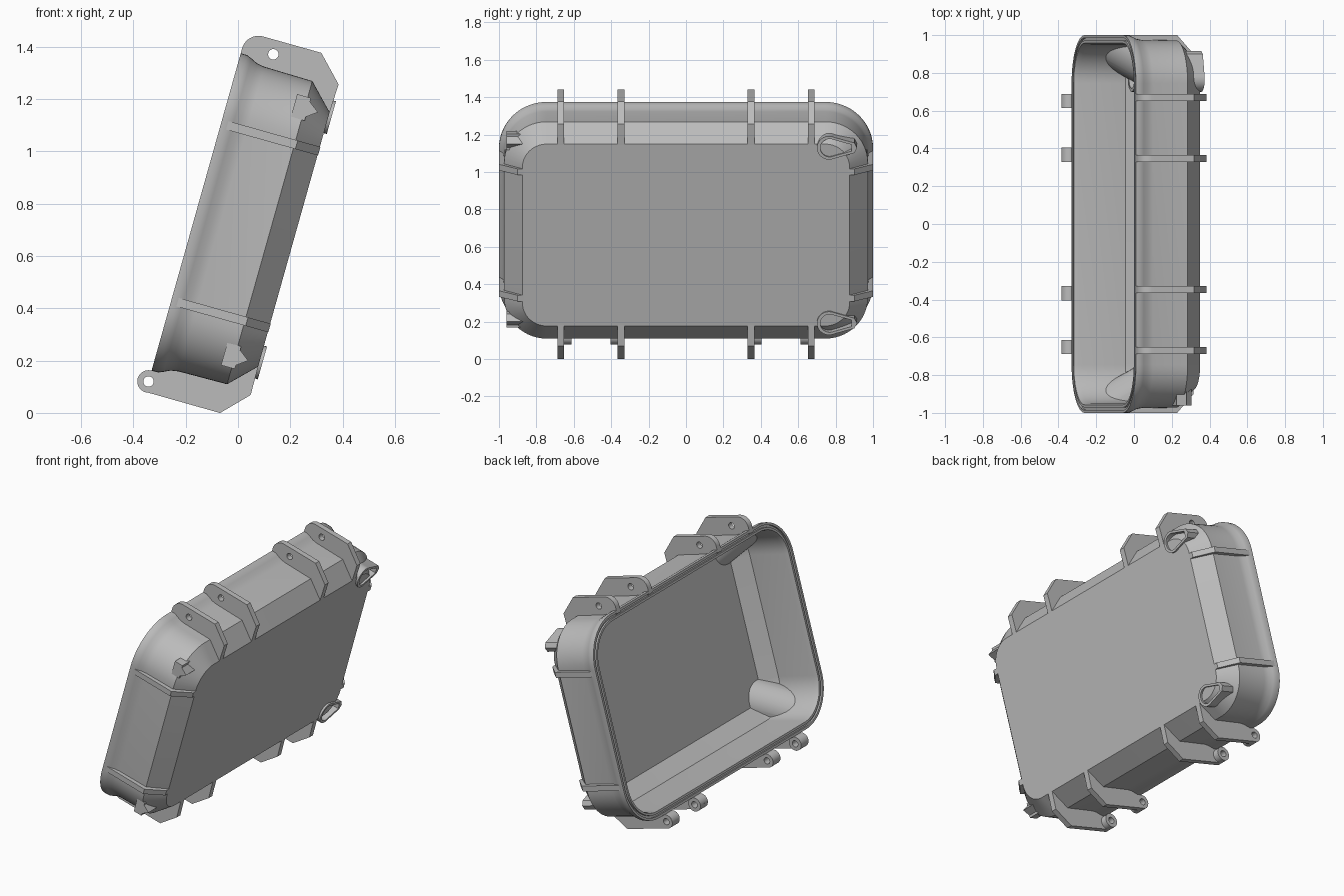
import bpy, bmesh, math
from mathutils import Matrix, Vector

if "Cube" in bpy.data.objects:
    bpy.data.objects.remove(bpy.data.objects["Cube"], do_unlink=True)

# Local frame: x = depth from rim to floor, y = length, z = height; tilted at the end
TILT = Matrix.Translation((-0.16, 0, 0.768)) @ Matrix.Rotation(math.radians(15.7), 4, 'Y')
CY, CZ = 0.745, 0.375          # corner arc centres
parts = []

grey = bpy.data.materials.new("case_grey")
grey.use_nodes = True
grey.diffuse_color = (0.5, 0.5, 0.5, 1)
grey.node_tree.nodes["Principled BSDF"].inputs["Base Color"].default_value = (0.5, 0.5, 0.5, 1)


def add(name, mesh):
    obj = bpy.data.objects.new(name, mesh)
    bpy.context.collection.objects.link(obj)
    mesh.materials.clear()
    mesh.materials.append(grey)
    parts.append(obj)
    return obj


def finish(name, bm):
    bmesh.ops.remove_doubles(bm, verts=bm.verts, dist=1e-5)
    bmesh.ops.recalc_face_normals(bm, faces=bm.faces)
    mesh = bpy.data.meshes.new(name)
    bm.to_mesh(mesh)
    bm.free()
    return add(name, mesh)


def loft(name, profile, steps=14):
    """Rounded rectangles through (depth, corner radius) pairs, capped at both ends."""
    bm = bmesh.new()
    rings = []
    for n, r in profile:
        ring = []
        for q, (sy, sz) in enumerate([(1, 1), (-1, 1), (-1, -1), (1, -1)]):
            for i in range(steps + 1):
                a = (q + i / steps) * math.pi / 2
                ring.append(bm.verts.new((n, sy * CY + r * math.cos(a), sz * CZ + r * math.sin(a))))
        rings.append(ring)
    for a, b in zip(rings, rings[1:]):
        for i in range(len(a)):
            j = (i + 1) % len(a)
            bm.faces.new((a[i], a[j], b[j], b[i]))
    bm.faces.new(rings[0])
    bm.faces.new(rings[-1])
    return finish(name, bm)


def arc(cx, cy, r, start, end, steps=10):
    return [(cx + r * math.cos(math.radians(start + (end - start) * i / steps)),
             cy + r * math.sin(math.radians(start + (end - start) * i / steps)))
            for i in range(steps + 1)]


def circle(cx, cy, r):
    return arc(cx, cy, r, 0, 345, 23)


def extrude(name, loops, half, place):
    """Fill outlines (inner ones become holes), thicken them and put them in place."""
    cu = bpy.data.curves.new(name, 'CURVE')
    cu.dimensions, cu.fill_mode, cu.extrude = '2D', 'BOTH', half
    for pts in loops:
        sp = cu.splines.new('POLY')
        sp.points.add(len(pts) - 1)
        for p, (a, b) in zip(sp.points, pts):
            p.co = (a, b, 0, 1)
        sp.use_cyclic_u = True
    tmp = bpy.data.objects.new(name, cu)
    bpy.context.collection.objects.link(tmp)
    bpy.context.view_layer.update()
    mesh = bpy.data.meshes.new_from_object(tmp)
    bpy.data.objects.remove(tmp)
    bm = bmesh.new()
    bm.from_mesh(mesh)
    for v in bm.verts:
        v.co = place(*v.co)
    return finish(name, bm)


# Shell with flared, grooved rim and chamfered floor
loft("case_shell", [
    (0.388, 0.13), (0.292, 0.227), (0.1, 0.23), (0.07, 0.235), (0.045, 0.247), (0.025, 0.255),
    (0, 0.255), (0, 0.24), (0.012, 0.24), (0.012, 0.226), (0, 0.226), (0, 0.212),
    (0.03, 0.205), (0.28, 0.2), (0.362, 0.115)])

# Rounded corner pockets inside, trimmed to the cavity
cavity = loft("cavity_trim", [(0.05, 0.21), (0.285, 0.21), (0.37, 0.125)])
parts.remove(cavity)
cavity.hide_render = True
for sy in (-1, 1):
    for sz in (-1, 1):
        radius = 0.13 if sy < 0 else 0.16
        diag = Vector((0, sy, sz)).normalized()
        axis = (Vector((0.75, 0, 0)) - diag * 0.66).normalized()
        side = (diag * 0.75 + Vector((0.66, 0, 0))).normalized()
        mid = Vector((0.16, sy * CY, sz * CZ)) + diag * 0.2 + side * radius
        bm = bmesh.new()
        bmesh.ops.create_cone(bm, cap_ends=True, segments=48, radius1=radius, radius2=radius, depth=1.2,
                              matrix=Matrix.Translation(mid) @ axis.to_track_quat('Z', 'Y').to_matrix().to_4x4())
        pocket = finish("corner_pocket", bm)
        mod = pocket.modifiers.new("trim", 'BOOLEAN')
        mod.operation, mod.object, mod.solver = 'INTERSECT', cavity, 'EXACT'
        bpy.context.view_layer.update()
        trimmed = bpy.data.meshes.new_from_object(
            pocket.evaluated_get(bpy.context.evaluated_depsgraph_get()))
        pocket.modifiers.clear()
        pocket.data = trimmed
bpy.data.objects.remove(cavity, do_unlink=True)

# Latch plates on top, hinge plates with knuckles below
latch = [(0.0, 0.61)] + arc(0.065, 0.65, 0.065, 180, 90) + [
    (0.296, 0.715), (0.392, 0.617), (0.388, 0.5), (0.37, 0.5), (0.285, 0.59), (0.05, 0.59)]
hinge = arc(0, -0.673, 0.043, 90, 255) + [
    (0.296, -0.715), (0.39, -0.617), (0.388, -0.5), (0.37, -0.5), (0.285, -0.59), (0.06, -0.59), (0.03, -0.63)]
for s in (-1, 1):
    for y, inward in ((0.67, -1), (0.347, 1)):
        def at_y(a, b, c, y=s * y):
            return (a, y + c, b)

        def at_knuckle(a, b, c, y=s * (y + inward * 0.02)):
            return (a, y + c, b)
        extrude("latch_plate", [latch, circle(0.121, 0.66, 0.02)], 0.018, at_y)
        extrude("hinge_plate", [hinge, circle(0, -0.673, 0.02)], 0.018, at_y)
        extrude("hinge_knuckle", [circle(0, -0.673, 0.043), circle(0, -0.673, 0.02)], 0.037, at_knuckle)

# Ribs across both ends
rib = [(0.02, 0.96), (0.02, 1.0), (0.3, 1.0), (0.39, 0.9), (0.388, 0.87), (0.37, 0.87), (0.285, 0.96)]
for sy in (-1, 1):
    for sz in (-1, 1):
        extrude("end_rib", [rib], 0.017, lambda a, b, c: (a, sy * b, sz * 0.351 + c))

# Hollow teardrop bosses at one end, small pointed lugs at the other
drop = arc(0.765, 0, 0.065, 65, 295, 18) + [(0.9, -0.028), (0.915, 0), (0.9, 0.028)]
hollow = arc(0.768, 0, 0.05, 65, 295, 18) + [(0.885, -0.018), (0.885, 0.018)]
lug = [(0.25, -0.045), (0.305, -0.045), (0.305, -0.03), (0.345, 0), (0.305, 0.03), (0.305, 0.045), (0.25, 0.045)]
for sz in (-1, 1):
    extrude("corner_boss", [drop, hollow], 0.055, lambda a, b, c: (0.345 + c, a, sz * 0.487 + b))
    extrude("corner_lug", [lug], 0.045, lambda a, b, c: (a, -0.915 + c, sz * 0.493 + b))

# Shading and final tilt
bpy.ops.object.select_all(action='DESELECT')
for obj in parts:
    obj.matrix_world = TILT
    obj.select_set(True)
bpy.context.view_layer.objects.active = parts[0]
bpy.ops.object.shade_smooth_by_angle(angle=math.radians(30))
